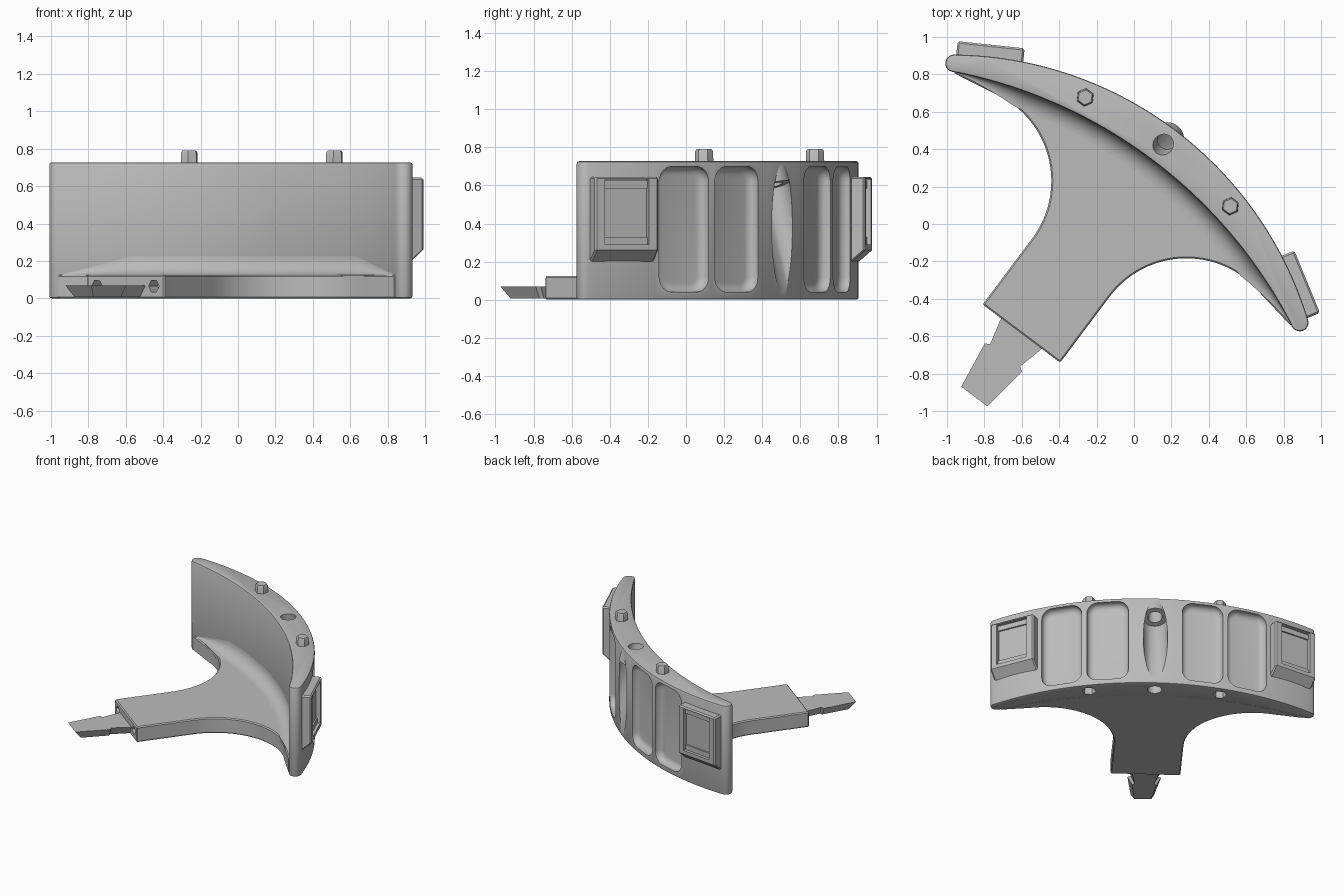
import bpy, bmesh, math
from math import sin, cos, pi, radians, sqrt
from mathutils import Matrix

cube = bpy.data.objects.get("Cube")
if cube:
    bpy.data.objects.remove(cube)

grey = bpy.data.materials.new("plain grey")
grey.use_nodes = True
grey.diffuse_color = (0.5, 0.5, 0.5, 1)
grey.node_tree.nodes["Principled BSDF"].inputs["Base Color"].default_value = (0.5, 0.5, 0.5, 1)

# The model is symmetric about a diagonal; parts are made on a straight axis, then turned.
PLACE = Matrix.Rotation(radians(-36.87), 4, 'Z') @ Matrix.Translation((-0.13, 0, 0))
R_OUT, R_IN = 2.0, 2.59
Y_OUT, Y_IN = 0.535 - R_OUT, 0.331 - R_IN
TOP, DECK, TILT = 0.727, 0.125, 0.29


def inner(x):
    return Y_IN + sqrt(R_IN ** 2 - x * x)


def outer(x):
    return Y_OUT + sqrt(R_OUT ** 2 - x * x)


def radial(angle):
    """Frame turned about the outer arc centre: x tangent, y radius."""
    return Matrix.Translation((0, Y_OUT, 0)) @ Matrix.Rotation(-angle, 4, 'Z')


def loft(name, sections, frame=Matrix()):
    """Solid through a stack of matching closed sections."""
    bm = bmesh.new()
    rings = [[bm.verts.new(p) for p in s] for s in sections]
    for a, b in zip(rings, rings[1:]):
        for i in range(len(a)):
            j = (i + 1) % len(a)
            bm.faces.new((a[i], a[j], b[j], b[i]))
    bm.faces.new(rings[0])
    bm.faces.new(rings[-1])
    return finish(name, bm, frame)


def finish(name, bm, frame):
    bm.transform(PLACE @ frame)
    bmesh.ops.recalc_face_normals(bm, faces=bm.faces)
    mesh = bpy.data.meshes.new(name)
    bm.to_mesh(mesh)
    bm.free()
    mesh.materials.append(grey)
    obj = bpy.data.objects.new(name, mesh)
    bpy.context.collection.objects.link(obj)
    return obj


def at(outline, z):
    return [(x, y, z) for x, y in outline]


def prism(name, outline, z0, z1, frame=Matrix()):
    return loft(name, [at(outline, z0), at(outline, z1)], frame)


def rect(x0, x1, y0, y1):
    return [(x0, y0), (x1, y0), (x1, y1), (x0, y1)]


def disc(x, y, r, n):
    return [(x + r * cos(2 * pi * i / n), y + r * sin(2 * pi * i / n)) for i in range(n)]


def mirrored(half):
    return half + [(-x, y) for x, y in reversed(half) if x > 1e-6]


def apply_modifier(obj, mod):
    bpy.ops.object.select_all(action='DESELECT')
    bpy.context.view_layer.objects.active = obj
    obj.select_set(True)
    bpy.ops.object.modifier_apply(modifier=mod.name)


def cut(obj, *cutters):
    for c in cutters:
        mod = obj.modifiers.new("cut", 'BOOLEAN')
        mod.operation, mod.solver, mod.object = 'DIFFERENCE', 'EXACT', c
        apply_modifier(obj, mod)


def soften(obj, width, segments=2):
    mod = obj.modifiers.new("soft edges", 'BEVEL')
    mod.width, mod.segments = width, segments
    mod.limit_method, mod.angle_limit = 'ANGLE', radians(50)
    apply_modifier(obj, mod)


def slanted(z, r):
    """Ring square to the leaning tube axis."""
    return [(x, 0.433 + (TOP - z) * TILT + y, z + TILT * y) for x, y in disc(0, 0, r, 32)]


def pocket(frame):
    """Rounded box that hollows the outer wall."""
    bm = bmesh.new()
    bmesh.ops.create_cube(bm, size=1, matrix=Matrix.Translation((0, 2.02, 0.37))
                          @ Matrix.Diagonal((0.31, 0.16, 0.66, 1)))
    across = [e for e in bm.edges if abs(e.verts[0].co.y - e.verts[1].co.y) > 0.1]
    bmesh.ops.bevel(bm, geom=across, offset=0.08, segments=6, profile=0.5, affect='EDGES')
    rim = [e for e in bm.edges if all(v.co.y < 1.95 for v in e.verts)]
    bmesh.ops.bevel(bm, geom=rim, offset=0.045, segments=5, profile=0.5, affect='EDGES')
    return finish("pocket_cutter", bm, frame)


helpers = []
parts = []

# Crescent wall
N = 40
half = [(1.182 * i / N, outer(1.182 * i / N)) for i in range(N)]
for i in range(11):
    a = radians(55 - 171 * i / 10)
    half.append((1.155 + 0.047 * cos(a), 0.11 + 0.047 * sin(a)))
half += [(1.134 * i / N, inner(1.134 * i / N)) for i in range(N - 1, -1, -1)]
wall = prism("crescent_wall", mirrored(half), 0, TOP)
soften(wall, 0.012)

# Pockets, bottom sockets and the leaning bore
for s in (-1, 1):
    helpers += [pocket(radial(s * 0.178)), pocket(radial(s * 0.353)),
                prism("socket_cutter", disc(s * 0.485, 0.385, 0.052, 6), -0.1, 0.07)]
helpers.append(prism("bottom_hole_cutter", disc(0, 0.433, 0.053, 32), -0.1, 0.1))
helpers.append(loft("groove_cutter", [slanted(0.6, 0.09), slanted(-0.1, 0.09)]))
bore = loft("bore_cutter", [slanted(0.85, 0.053), slanted(0.5, 0.053)])
helpers.append(bore)
cut(wall, *helpers)
parts.append(wall)

# Leaning tube
tube = loft("leaning_tube", [slanted(0.69, 0.09), slanted(0.6, 0.09)])
cut(tube, bore)
parts.append(tube)

# Base plate with tongue
half = [(1.12 * i / N, inner(1.12 * i / N) + 0.02) for i in range(N + 1)] + [(1.13, 0.067)]
for i in range(29):
    a = radians(75 + 105 * i / 28)
    half.append((0.772 + 0.513 * cos(a), -0.389 + 0.513 * sin(a)))
half += [(0.259, -0.83), (0, -0.83)]
plate = prism("base_plate", mirrored(half), 0, DECK)
soften(plate, 0.008, 1)
for s in (-1, 1):
    end_frame = Matrix.Translation((s * 0.19, -0.83, 0.065)) @ Matrix.Rotation(pi / 2, 4, 'X')
    hole = prism("tongue_hole_cutter", disc(0, 0, 0.035, 6), -0.08, 0.05, end_frame)
    cut(plate, hole)
    helpers.append(hole)
parts.append(plate)

# Cove between plate and wall
sections = []
for i in range(-N, N + 1):
    x = 1.12 * i / N
    r = 0.1 * min(1, max(0.03, (1.12 - abs(x)) / 0.37))
    y = inner(x)
    arc = [(x, y - r + r * sin(a), DECK + r - r * cos(a))
           for a in [pi / 2 * k / 8 for k in range(8, -1, -1)]]
    sections.append([(x, y + 0.02, 0.1), (x, y + 0.02, DECK + r)] + arc + [(x, y - r, 0.1)])
parts.append(loft("wall_cove", sections))

# Snap-in tip with undercut sides
upper = mirrored([(0, -0.8), (0.134, -0.8), (0.134, -0.84), (0.1, -0.975),
                  (0.125, -0.99), (0.087, -1.25), (0, -1.25)])
lower = [(x * 0.72, y + (0.05 if y < -1.2 else 0)) for x, y in upper]
parts.append(loft("tongue_tip", [at(lower, 0.006), at(upper, 0.07)]))

# Hexagonal pegs and clip holders, one on each side
for s, side in ((-1, "right"), (1, "left")):
    ring = [at(disc(s * 0.485, 0.385, r, 6), z) for r, z in ((0.05, 0.7), (0.047, 0.78), (0.04, 0.79))]
    parts.append(loft(side + "_peg", ring))

    f = radial(s * 0.537)
    shallow, deep = rect(-0.18, 0.18, 1.97, 1.995), rect(-0.18, 0.18, 1.97, 2.064)
    clip = loft(side + "_clip", [at(shallow, 0.2), at(deep, 0.26), at(deep, 0.645)], f)
    soften(clip, 0.01, 1)
    window = prism("window_cutter", rect(-0.125, 0.125, 2.03, 2.1), 0.29, 0.63, f)
    cut(clip, window)
    helpers.append(window)
    parts.append(clip)
    for z in (0.31, 0.605):
        parts.append(prism(side + "_clip_bar", rect(-0.125, 0.125, 2.02, 2.042), z - 0.02, z + 0.02, f))

for h in helpers:
    bpy.data.objects.remove(h)

# Smooth the curves, keep the edges
bpy.ops.object.select_all(action='DESELECT')
for p in parts:
    p.select_set(True)
bpy.context.view_layer.objects.active = parts[0]
bpy.ops.object.shade_smooth_by_angle(angle=radians(30))
